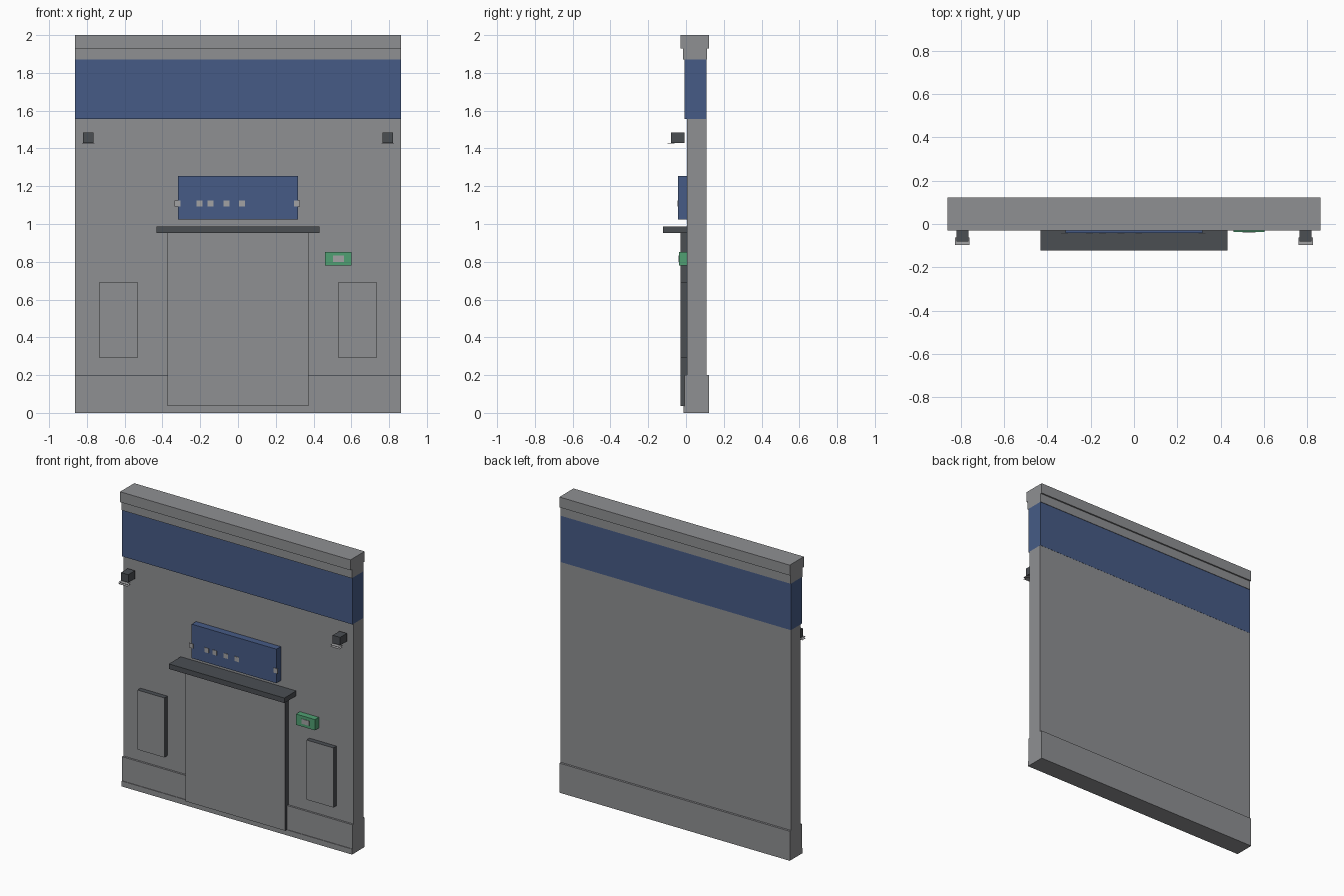
import bpy
import bmesh
from mathutils import Vector

if "Cube" in bpy.data.objects:
    bpy.data.objects.remove(bpy.data.objects["Cube"], do_unlink=True)


def material(name, r, g, b):
    m = bpy.data.materials.new(name)
    m.use_nodes = True
    m.diffuse_color = (r, g, b, 1)
    m.node_tree.nodes["Principled BSDF"].inputs["Base Color"].default_value = (r, g, b, 1)
    return m


GREY = material("wall_grey", 0.275, 0.28, 0.29)
DARK = material("dark_grey", 0.07, 0.077, 0.086)
BLUE = material("blue", 0.061, 0.105, 0.238)
GREEN = material("green", 0.08, 0.35, 0.17)
LIGHT = material("light_grey", 0.36, 0.36, 0.37)


def box(name, x, y, z, mat, front=None):
    """Box from (min, max) ranges; front optionally recolours the -y face."""
    bm = bmesh.new()
    bmesh.ops.create_cube(bm, size=1)
    lo, hi = Vector((x[0], y[0], z[0])), Vector((x[1], y[1], z[1]))
    for v in bm.verts:
        v.co = (lo + hi) / 2 + v.co * (hi - lo)
    bm.normal_update()
    me = bpy.data.meshes.new(name)
    me.materials.append(mat)
    if front:
        me.materials.append(front)
        for f in bm.faces:
            f.material_index = int(f.normal.y < -0.5)
    bm.to_mesh(me)
    bm.free()
    ob = bpy.data.objects.new(name, me)
    bpy.context.collection.objects.link(ob)
    return ob


# Wall courses, from the ground up
W = (-0.862, 0.862)
box("plinth", W, (-0.012, 0.122), (0, 0.037), GREY)
box("wall_base", W, (-0.008, 0.122), (0.037, 0.2), GREY)
box("wall", W, (0.005, 0.108), (0.2, 1.555), GREY)
box("blue_band", W, (-0.008, 0.109), (1.555, 1.87), BLUE)
box("cornice_neck", W, (-0.015, 0.112), (1.87, 1.93), GREY)
box("cornice_cap", W, (-0.029, 0.122), (1.93, 2.0), GREY)

# Entrance with its canopy
box("door_panel", (-0.373, 0.373), (-0.029, 0.01), (0.037, 0.952), DARK, GREY)
box("canopy", (-0.432, 0.432), (-0.122, 0.008), (0.952, 0.986), DARK)

# Blue sign with small square plates
box("sign_board", (-0.317, 0.317), (-0.042, 0.008), (1.025, 1.255), BLUE)
for i, cx in enumerate((-0.32, -0.205, -0.145, -0.06, 0.022, 0.313)):
    h = 0.016
    box(f"sign_plate_{i + 1}", (cx - h, cx + h), (-0.045, -0.041),
        (1.109 - h, 1.109 + h), LIGHT)

# Green wall box
box("green_box", (0.46, 0.602), (-0.037, 0.008), (0.78, 0.853), GREEN)
box("green_box_plate", (0.502, 0.56), (-0.04, -0.036), (0.8, 0.833), LIGHT)

# Paired wall panels and lamps
for side, s in (("left", 1), ("right", -1)):
    def span(a, b):
        return sorted((s * a, s * b))
    box(f"{side}_panel", span(0.532, 0.733), (-0.028, 0.008), (0.29, 0.693), DARK, GREY)
    box(f"{side}_lamp", span(0.765, 0.82), (-0.08, -0.008), (1.43, 1.484), DARK)
    for i, z in enumerate((1.412, 1.424)):
        box(f"{side}_lamp_plate_{i + 1}", span(0.76, 0.827), (-0.098, -0.062),
            (z, z + 0.001), LIGHT)
